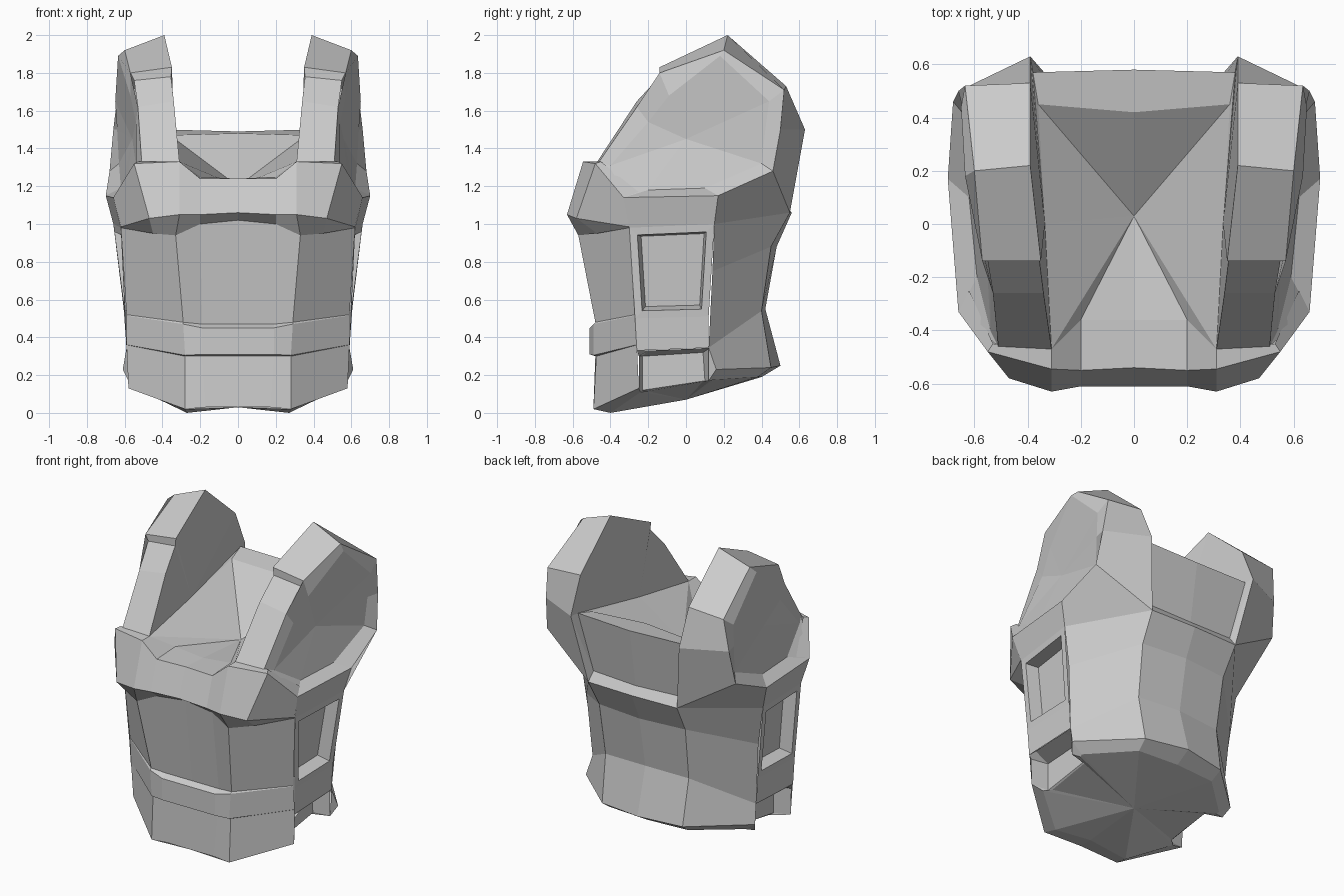
import bpy, bmesh
from mathutils import Vector

grey = bpy.data.materials.new("armour_grey")
grey.diffuse_color = (0.6, 0.6, 0.6, 1)


def part(name, verts, faces, ref, recess=()):
    """Right half of a part, faces turned away from ref, mirrored across x."""
    bm = bmesh.new()
    vs = [bm.verts.new(v) for v in verts]
    made = [bm.faces.new([vs[i] for i in f]) for f in faces]
    bm.normal_update()
    ref = Vector(ref)
    if sum(f.normal.dot(f.calc_center_median() - ref) * f.calc_area() for f in made) < 0:
        bmesh.ops.reverse_faces(bm, faces=made)
        bm.normal_update()
    # Sunken panels: a frame, then a step inwards
    for i, width, depth in recess:
        bmesh.ops.inset_individual(bm, faces=[made[i]], thickness=width, use_even_offset=True)
        bm.normal_update()
        bmesh.ops.inset_individual(bm, faces=[made[i]], thickness=0.015, depth=-depth,
                                   use_even_offset=True)
        bm.normal_update()
    bmesh.ops.remove_doubles(bm, verts=bm.verts[:], dist=0.0005)
    me = bpy.data.meshes.new(name)
    bm.to_mesh(me)
    bm.free()
    me.materials.append(grey)
    ob = bpy.data.objects.new(name, me)
    bpy.context.collection.objects.link(ob)
    ob.modifiers.new("mirror", 'MIRROR')
    return ob


def loft(name, rows, ref=(0, 0, 0.7), recess=()):
    n = len(rows[0])
    faces = [(r * n + c, r * n + c + 1, (r + 1) * n + c + 1, (r + 1) * n + c)
             for r in range(len(rows) - 1) for c in range(n - 1)]
    part(name, [p for r in rows for p in r], faces, ref, recess)


def fan(name, centre, ring, ref, closed=False):
    n = len(ring)
    faces = [(0, i + 1, (i + 1) % n + 1) for i in range(n if closed else n - 1)]
    part(name, [centre] + ring, faces, ref)


# Front abdomen with a raised belt
waist = [(0, -.54, 1.02), (.2, -.55, 1.0), (.33, -.57, .94), (.62, -.30, .98)]
hem = [(0, -.49, .03), (.17, -.49, .03), (.28, -.49, .02), (.58, -.25, .13)]
loft("front_plate", [
    hem,
    [(0, -.48, .30), (.19, -.48, .30), (.28, -.475, .30), (.59, -.26, .36)],
    [(0, -.51, .31), (.19, -.51, .31), (.28, -.49, .305), (.59, -.26, .361)],
    [(0, -.51, .45), (.19, -.51, .45), (.29, -.49, .47), (.59, -.27, .515)],
    [(0, -.47, .47), (.19, -.47, .47), (.29, -.48, .48), (.59, -.27, .52)],
    waist])

# Overhanging chest plate
loft("chest_plate", [
    waist[:3] + [(.45, -.47, .95), waist[3]],
    [(0, -.61, 1.06), (.2, -.61, 1.05), (.31, -.63, 1.05), (.47, -.58, 1.03), (.62, -.30, .985)],
    [(0, -.54, 1.24), (.2, -.55, 1.24), (.31, -.545, 1.33), (.55, -.48, 1.32), (.66, -.33, 1.14)],
    [(0, -.36, 1.23), (.2, -.36, 1.25), (.31, -.47, 1.33), (.53, -.45, 1.33), (.62, -.25, 1.17)]])

# Side panel with a sunken window
loft("side_panel", [
    [(.59, -.26, .33), (.59, .12, .345)],
    [(.595, -.27, .50), (.60, .12, .51)],
    [(.62, -.30, .98), (.66, .15, 1.0)],
    [(.66, -.33, 1.14), (.70, .17, 1.15)]],
    recess=[(1, .04, .08)])

# Deep notch under the side panel
loft("side_notch", [
    [(.58, -.25, .13), (.47, -.23, .12), (.47, .10, .17), (.58, .12, .17)],
    [(.585, -.25, .30), (.47, -.23, .30), (.47, .09, .32), (.58, .12, .34)],
    [(.59, -.26, .33), (.59, -.20, .33), (.59, .05, .34), (.59, .12, .345)]])

# Back plate, flared at the hem
loft("back_plate", [
    [(.61, .16, .23), (.29, .45, .24), (0, .50, .25)],
    [(.59, .12, .345), (.30, .40, .54), (0, .42, .55)],
    [(.62, .14, .75), (.31, .45, .88), (0, .48, .88)],
    [(.66, .15, 1.0), (.32, .55, 1.06), (0, .56, 1.06)]])
part("back_hip_corner", [(.58, .12, .17), (.61, .16, .23), (.59, .12, .345)],
     [(0, 1, 2)], (0, 0, .3))

# Upper back panel sitting above a small ledge
loft("upper_back_panel", [
    [(0, .56, 1.06), (.32, .55, 1.06)],
    [(0, .52, 1.11), (.31, .51, 1.12)],
    [(0, .58, 1.49), (.38, .57, 1.50)],
    [(0, .42, 1.48), (.36, .45, 1.47)]])

# Narrow front strap and wide shoulder pad
strap = [[(.31, -.47, 1.33), (.51, -.46, 1.33)],
         [(.34, -.26, 1.65), (.53, -.26, 1.62)],
         [(.355, -.14, 1.78), (.55, -.14, 1.76)]]
pad = [[(.35, -.14, 1.83), (.57, -.14, 1.80)],
       [(.39, .22, 2.0), (.60, .20, 1.92)],
       [(.39, .53, 1.73), (.635, .52, 1.71)],
       [(.39, .63, 1.50), (.66, .50, 1.50)],
       [(.32, .55, 1.06), (.68, .46, 1.28)]]
loft("shoulder_strap", strap + pad[:1], (.42, .2, 1.4))
loft("shoulder_pad", pad, (.45, 0, 1.4))
part("shoulder_blade", [pad[4][1], pad[4][0], (.66, .15, 1.0), (.70, .17, 1.15)],
     [(0, 1, 2, 3)], (0, 0, 1))

# Armhole rim and sunken lining
outer = [s[1] for s in strap[:2]] + [p[1] for p in pad] + [(.70, .17, 1.15), (.66, -.33, 1.14)]
inner = [(.54, -.40, 1.31), (.54, -.20, 1.54), (.57, -.09, 1.68), (.635, .18, 1.89),
         (.65, .44, 1.65), (.64, .42, 1.50), (.63, .40, 1.32), (.62, .10, 1.19), (.59, -.20, 1.18)]
loft("armhole_rim", [outer + outer[:1], inner + inner[:1]], (0, 0, 1.45))
fan("armhole_lining", (.56, 0, 1.45), inner, (0, 0, 1.45), closed=True)

# Inner shoulder wall and neck floor
wall = [s[0] for s in strap] + [p[0] for p in pad[:4]] + [(.38, .57, 1.50), (.36, .45, 1.47)]
fan("inner_shoulder_wall", (.335, 0, 1.40), wall, (2, 0, 1.6))
fan("upper_back_edge", (.31, .51, 1.12), [(.32, .55, 1.06), (.39, .63, 1.50), (.38, .57, 1.50)],
    (2, 0, 1.3))
fan("neck_floor", (0, .03, 1.2),
    [(0, .42, 1.48), (.36, .45, 1.47), (.335, 0, 1.40), (.31, -.47, 1.33),
     (.2, -.36, 1.25), (0, -.36, 1.23)], (0, 0, -3))

# Bevelled underside
edge = [hem[0], hem[2], hem[3], (.47, -.23, .12), (.47, .10, .17), (.58, .12, .17),
        (.61, .16, .23), (.29, .45, .24), (0, .50, .25)]
base = [(0, -.40, .03), (.27, -.40, 0), (.50, -.24, .11), (.46, -.20, .115), (.46, .09, .165),
        (.52, .13, .17), (.53, .15, .175), (.28, .38, .19), (0, .40, .19)]
loft("underside_bevel", [edge, base], (0, 0, 3))
fan("underside", (0, 0, .07), base, (0, 0, 3))
